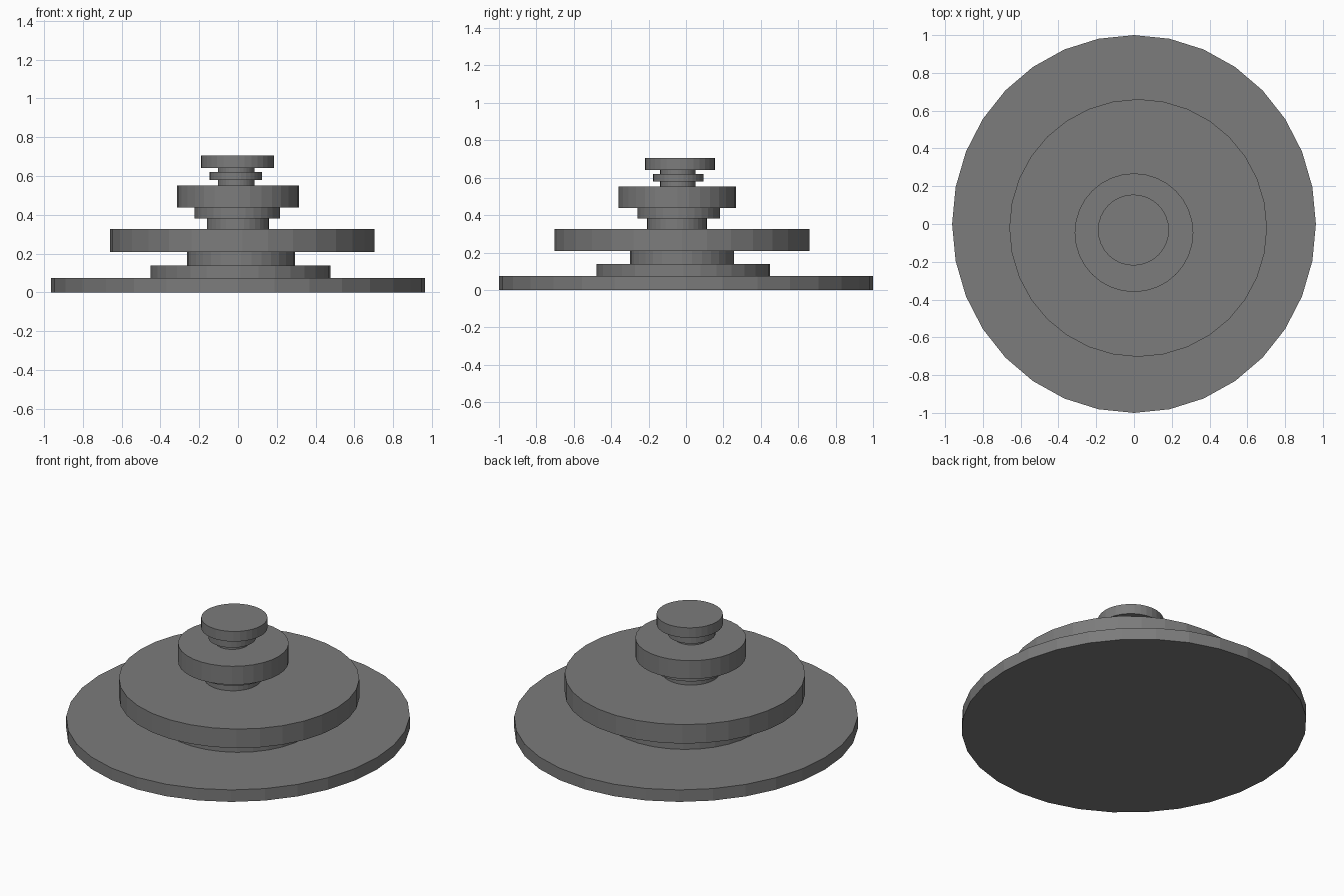
import bpy
import bmesh
from mathutils import Matrix

if "Cube" in bpy.data.objects:
    bpy.data.objects.remove(bpy.data.objects["Cube"])

# Dark grey finish shared by every plate
dark = bpy.data.materials.new("dark_grey")
dark.diffuse_color = (0.2, 0.2, 0.2, 1)
dark.use_nodes = True
dark.node_tree.nodes["Principled BSDF"].inputs["Base Color"].default_value = dark.diffuse_color


def disc(name, x, y, rx, ry, z0, z1, sides=32):
    """Flat-sided round plate standing between heights z0 and z1."""
    mesh = bpy.data.meshes.new(name)
    bm = bmesh.new()
    bmesh.ops.create_cone(bm, cap_ends=True, segments=sides,
                          radius1=1, radius2=1, depth=1)
    bm.transform(Matrix.Translation((x, y, (z0 + z1) / 2))
                 @ Matrix.Diagonal((rx, ry, z1 - z0, 1)))
    bm.to_mesh(mesh)
    bm.free()
    mesh.materials.append(dark)
    obj = bpy.data.objects.new(name, mesh)
    bpy.context.collection.objects.link(obj)
    return obj


# Wide, slightly oval base plate
disc("base_plate", 0, 0, 0.963, 1.0, 0, 0.075)

# Stacked tiers: name, centre x, centre y, radius, bottom, top
tiers = [
    ("lower_step", 0.014, -0.014, 0.464, 0.075, 0.138),
    ("lower_neck", 0.015, -0.021, 0.278, 0.138, 0.208),
    ("large_plate", 0.022, -0.021, 0.682, 0.208, 0.327),
    ("middle_neck", -0.001, -0.048, 0.16, 0.327, 0.382),
    ("middle_step", -0.004, -0.039, 0.22, 0.382, 0.437),
    ("middle_plate", 0.0, -0.046, 0.314, 0.437, 0.552),
    ("upper_neck", -0.009, -0.043, 0.095, 0.552, 0.642),
    ("upper_ring", -0.011, -0.041, 0.135, 0.58, 0.62),
    ("top_plate", -0.003, -0.032, 0.188, 0.642, 0.705),
]
for name, x, y, r, z0, z1 in tiers:
    disc(name, x, y, r, r, z0, z1)
